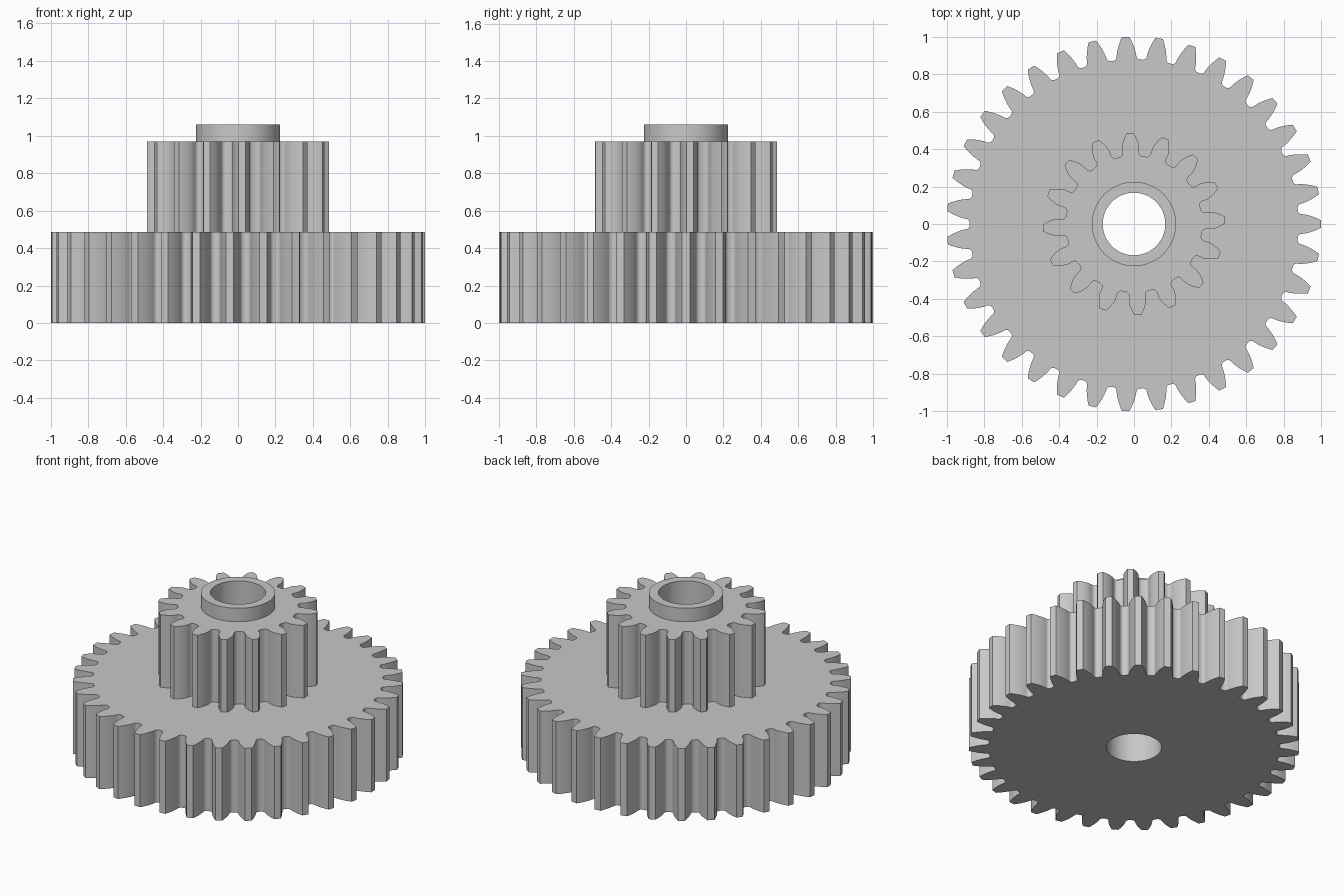
import bpy, bmesh, math
from math import pi, cos, sin, tan, acos, radians

old = bpy.data.objects.get("Cube")
if old:
    bpy.data.objects.remove(old, do_unlink=True)

MODULE = 2 / 37          # both gears share one tooth size
PRESSURE = radians(20)
BORE, HUB = 0.167, 0.225
Z_LARGE, Z_SMALL, Z_HUB = 0.485, 0.97, 1.06

grey = bpy.data.materials.new("plain grey")
grey.use_nodes = True
colour = (0.58, 0.58, 0.58, 1)
grey.diffuse_color = colour
grey.node_tree.nodes["Principled BSDF"].inputs["Base Color"].default_value = colour


def circle(radius, count=96):
    return [(radius * cos(2 * pi * i / count), radius * sin(2 * pi * i / count))
            for i in range(count)]


def gear_outline(teeth, phase=0.0):
    """Involute tooth outline with rounded roots, counter-clockwise."""
    pitch = MODULE * teeth / 2
    tip, root = pitch + MODULE, pitch - 1.25 * MODULE
    base = pitch * cos(PRESSURE)
    fillet = 0.38 * MODULE

    def half_angle(r):
        a = acos(min(1, base / r))
        return pi / (2 * teeth) + tan(PRESSURE) - PRESSURE - (tan(a) - a)

    # one flank from root to tip, as (radius, angle from tooth centre)
    start = root + fillet
    corner = half_angle(start)
    flank = []
    for i in range(5):
        t = pi / 2 * i / 4
        flank.append((root + fillet * (1 - sin(t)),
                      corner + fillet * (1 - cos(t)) / root))
    flank.reverse()
    flank = [(r, a) for r, a in flank]
    flank += []
    for i in range(1, 9):
        r = start + (tip - start) * i / 8
        flank.append((r, half_angle(r)))
    # order the fillet so that it begins on the root circle
    flank = sorted(flank, key=lambda p: (p[0], -p[1]))
    tooth = [(r, -a) for r, a in flank] + [(tip, 0)]
    tooth += [(r, a) for r, a in reversed(flank)]
    points = []
    for k in range(teeth):
        turn = phase + 2 * pi * k / teeth
        points += [(r * cos(a + turn), r * sin(a + turn)) for r, a in tooth]
    return points


def add_loop(bm, outline, z):
    verts = [bm.verts.new((x, y, z)) for x, y in outline]
    edges = [bm.edges.new((v, verts[i - 1])) for i, v in enumerate(verts)]
    return verts, edges


def add_wall(bm, low, high, inward=False):
    for i in range(len(low)):
        quad = [low[i - 1], low[i], high[i], high[i - 1]]
        bm.faces.new(quad[::-1] if inward else quad)


def add_ring(bm, outer_edges, inner_edges, up):
    made = bmesh.ops.triangle_fill(bm, edges=outer_edges + inner_edges,
                                   use_beauty=True, normal=(0, 0, up))
    for face in made["geom"]:
        if isinstance(face, bmesh.types.BMFace):
            face.normal_update()
            if face.normal.z * up < 0:
                face.normal_flip()


def finish(bm, name):
    mesh = bpy.data.meshes.new(name)
    bm.to_mesh(mesh)
    bm.free()
    obj = bpy.data.objects.new(name, mesh)
    bpy.context.collection.objects.link(obj)
    mesh.materials.append(grey)
    bpy.ops.object.select_all(action="DESELECT")
    obj.select_set(True)
    bpy.context.view_layer.objects.active = obj
    bpy.ops.object.shade_smooth_by_angle(angle=radians(28))


def step(name, outline, opening, z0, z1, floor=None):
    """Outer wall with a flat top around the next step, and an optional underside."""
    bm = bmesh.new()
    low, low_edges = add_loop(bm, outline, z0)
    high, high_edges = add_loop(bm, outline, z1)
    add_wall(bm, low, high)
    add_ring(bm, high_edges, add_loop(bm, opening, z1)[1], 1)
    if floor:
        add_ring(bm, low_edges, add_loop(bm, floor, z0)[1], -1)
    finish(bm, name)


large = gear_outline(35)
small = gear_outline(16, radians(2.5))
step("large_gear", large, small, 0, Z_LARGE, circle(BORE))
step("small_gear", small, circle(HUB), Z_LARGE, Z_SMALL)
step("hub_collar", circle(HUB), circle(BORE), Z_SMALL, Z_HUB)

# inner wall of the shaft hole
bm = bmesh.new()
add_wall(bm, add_loop(bm, circle(BORE), 0)[0],
         add_loop(bm, circle(BORE), Z_HUB)[0], inward=True)
finish(bm, "shaft_bore")
